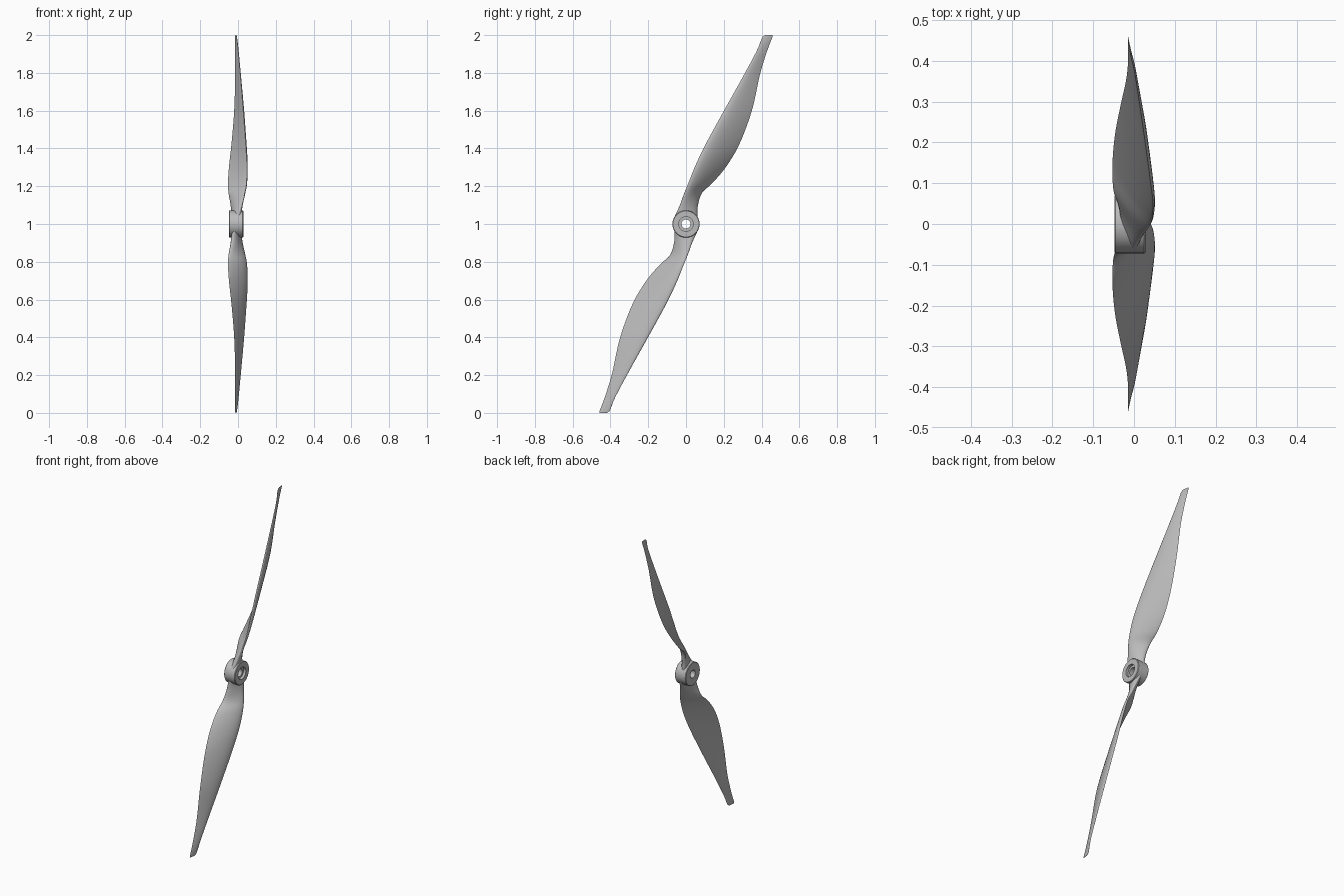
import bpy, bmesh, math
from mathutils import Matrix, Vector

cube = bpy.data.objects.get("Cube")
if cube:
    bpy.data.objects.remove(cube, do_unlink=True)

grey = bpy.data.materials.new("light_grey_plastic")
grey.use_nodes = True
colour = (0.5, 0.5, 0.5, 1)
grey.diffuse_color = colour
grey.node_tree.nodes["Principled BSDF"].inputs["Base Color"].default_value = colour

CENTRE = Vector((0, 0, 1))


def finish(bm, name, angle):
    bmesh.ops.recalc_face_normals(bm, faces=bm.faces)
    mesh = bpy.data.meshes.new(name)
    bm.to_mesh(mesh)
    bm.free()
    mesh.materials.append(grey)
    obj = bpy.data.objects.new(name, mesh)
    bpy.context.collection.objects.link(obj)
    bpy.ops.object.select_all(action="DESELECT")
    obj.select_set(True)
    bpy.context.view_layer.objects.active = obj
    bpy.ops.object.shade_smooth_by_angle(angle=math.radians(angle))
    return obj


def bridge_rings(bm, rings, closed):
    pairs = list(zip(rings, rings[1:]))
    if closed:
        pairs.append((rings[-1], rings[0]))
    for a, b in pairs:
        n = len(a)
        for i in range(n):
            j = (i + 1) % n
            bm.faces.new((a[i], a[j], b[j], b[i]))


def catmull(a, b, c, d, t):
    return [0.5 * (2 * q + (r - p) * t + (2 * p - 5 * q + 4 * r - s) * t * t
                   + (3 * q - p - 3 * r + s) * t ** 3) for p, q, r, s in zip(a, b, c, d)]


# Blade stations: z, leading y, leading x, trailing y, trailing x, upper bulge, lower bulge, roundness
stations = [
    (1.04, -.060, .000, .060, -.022, .026, .022, 1),
    (1.10, -.032, .018, .062, -.036, .024, .016, 1),
    (1.165, -.008, .036, .084, -.050, .021, .010, .7),
    (1.22, .014, .045, .143, -.053, .019, .006, .4),
    (1.31, .050, .047, .217, -.047, .018, .003, .1),
    (1.43, .108, .040, .286, -.034, .016, .002, 0),
    (1.605, .204, .027, .350, -.020, .013, .002, 0),
    (1.79, .307, .012, .391, -.015, .008, .002, 0),
    (1.92, .376, .001, .431, -.015, .005, .001, 0),
    (1.985, .402, -.006, .456, -.015, .003, .001, 0),
    (2.00, .420, -.009, .459, -.014, .001, .001, 0),
]


def thickness(t, roundness):
    ellipse = 2 * math.sqrt(max(t * (1 - t), 0))
    foil = 10 * (.2969 * math.sqrt(t) - .126 * t - .3516 * t**2 + .2843 * t**3 - .1036 * t**4)
    return roundness * ellipse + (1 - roundness) * foil


def section(bm, values, steps=16):
    z, ly, lx, ty, tx, upper, lower, roundness = values
    lead, chord = Vector((lx, ly, z)), Vector((tx - lx, ty - ly, 0))
    normal = Vector((chord.y, -chord.x, 0)).normalized()
    ring = []
    for k in range(2 * steps):
        t = (1 - math.cos(math.pi * k / steps)) / 2
        bulge = upper if k <= steps else -lower
        ring.append(bm.verts.new(lead + chord * t + normal * bulge * thickness(t, roundness)))
    return ring


def blade(name, turn):
    bm = bmesh.new()
    rings = []
    last = len(stations) - 1
    for i in range(last):
        neighbours = [stations[min(max(i + k, 0), last)] for k in (-1, 0, 1, 2)]
        for s in range(5):
            rings.append(section(bm, catmull(*neighbours, s / 5)))
    rings.append(section(bm, stations[-1]))
    bridge_rings(bm, rings, False)
    bm.faces.new(rings[0])
    bm.faces.new(rings[-1])
    bmesh.ops.rotate(bm, verts=bm.verts, cent=CENTRE, matrix=Matrix.Rotation(turn, 3, "X"))
    return finish(bm, name, 50)


blade("upper_blade", 0)
blade("lower_blade", math.pi)

# Hub: lathed ring with a stepped bore, as x and radius
profile = [(-.048, .024), (-.048, .069), (-.045, .072), (.025, .072), (.028, .069),
           (.028, .038), (.012, .038), (.012, .024)]
bm = bmesh.new()
SIDES = 64
rings = []
for x, r in profile:
    rings.append([bm.verts.new((x, r * math.cos(math.tau * i / SIDES),
                                1 + r * math.sin(math.tau * i / SIDES))) for i in range(SIDES)])
bridge_rings(bm, rings, True)
finish(bm, "hub", 30)
